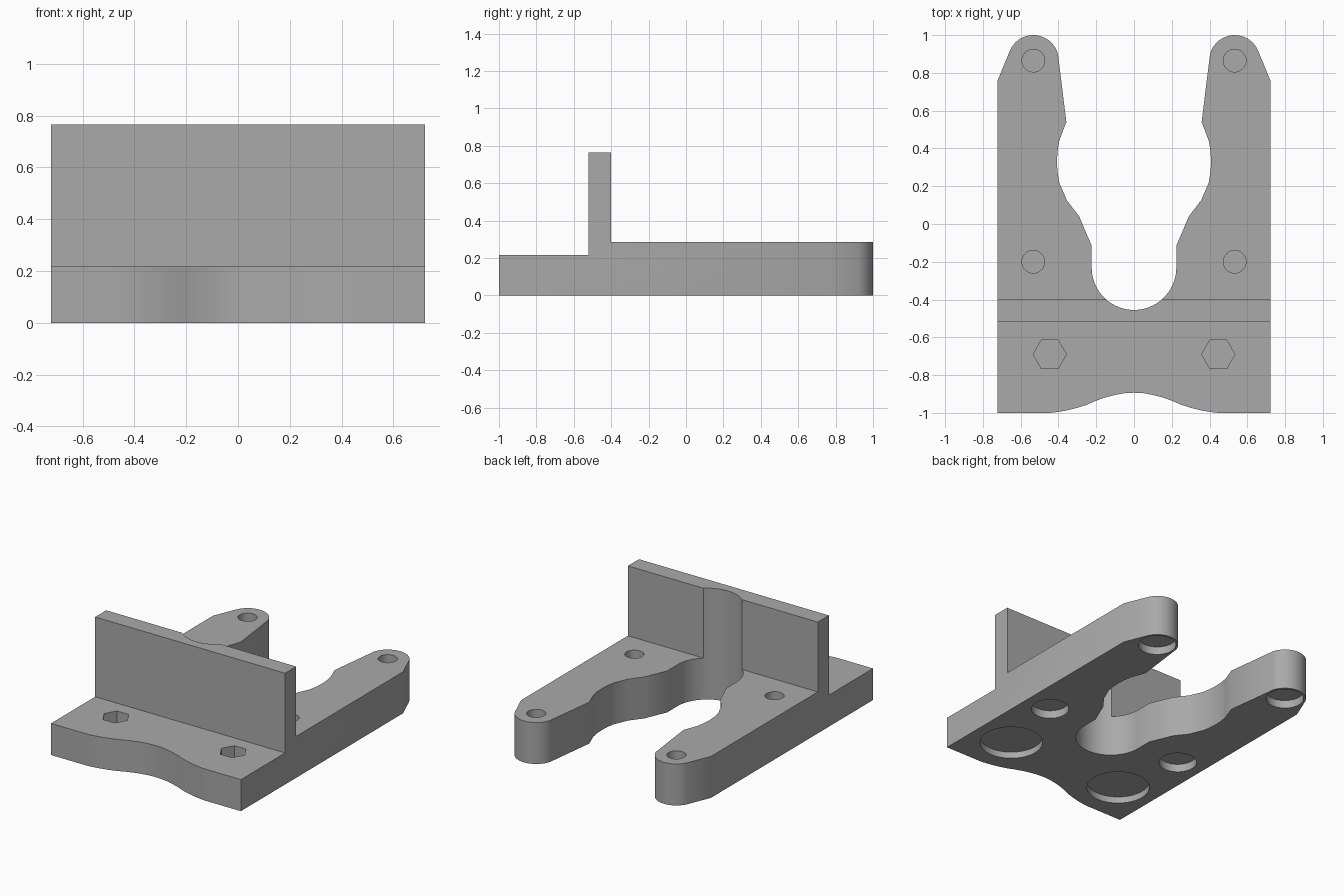
import bpy, bmesh
from math import sin, cos, radians
from mathutils import Vector

cube = bpy.data.objects.get("Cube")
if cube:
    bpy.data.objects.remove(cube, do_unlink=True)

grey = bpy.data.materials.new("plain grey")
grey.use_nodes = True
colour = (0.4, 0.4, 0.4, 1)
grey.diffuse_color = colour
grey.node_tree.nodes["Principled BSDF"].inputs["Base Color"].default_value = colour


def prism(name, points, direction):
    """Extrude a closed 3D outline along a direction."""
    bm = bmesh.new()
    face = bm.faces.new([bm.verts.new(p) for p in points])
    new = bmesh.ops.extrude_face_region(bm, geom=[face])["geom"]
    bmesh.ops.translate(bm, vec=Vector(direction),
                        verts=[v for v in new if isinstance(v, bmesh.types.BMVert)])
    bmesh.ops.recalc_face_normals(bm, faces=bm.faces)
    mesh = bpy.data.meshes.new(name)
    bm.to_mesh(mesh)
    bm.free()
    obj = bpy.data.objects.new(name, mesh)
    bpy.context.collection.objects.link(obj)
    mesh.materials.append(grey)
    return obj


def arc(cx, cy, r, start, end, steps):
    angles = [radians(start + (end - start) * i / steps) for i in range(steps + 1)]
    return [(cx + r * cos(a), cy + r * sin(a)) for a in angles]


def carve(target, tool, operation):
    mod = target.modifiers.new("carve", 'BOOLEAN')
    mod.object, mod.operation, mod.solver = tool, operation, 'EXACT'
    bpy.context.view_layer.objects.active = target
    bpy.ops.object.modifier_apply(modifier=mod.name)
    bpy.data.objects.remove(tool, do_unlink=True)


# Stepped side shape: low front shelf, upright wall, thicker rear plate
side = [(-1.1, 0), (1.1, 0), (1.1, 0.285), (-0.4, 0.285), (-0.4, 0.765),
        (-0.52, 0.765), (-0.52, 0.217), (-1.1, 0.217)]
bracket = prism("forked_mount_bracket", [(-0.8, y, z) for y, z in side], (1.6, 0, 0))

# Half of the plan outline: front wave, straight side, rounded prong, slot
half = [(0, -0.893), (0.05, -0.896), (0.1, -0.905), (0.15, -0.918), (0.2, -0.935),
        (0.25, -0.957), (0.3, -0.973), (0.36, -0.988), (0.43, -0.999), (0.47, -1),
        (0.722, -1), (0.722, 0.76)]
half += arc(0.533, 0.865, 0.135, 25, 165, 20)
half += [(0.358, 0.54), (0.396, 0.44), (0.405, 0.385), (0.408, 0.33), (0.405, 0.275),
         (0.396, 0.22), (0.355, 0.125), (0.29, 0.04), (0.224, -0.115)]
half += arc(0, -0.231, 0.224, 0, -90, 18)
half[-1] = (0, half[-1][1])
outline = half + [(-x, y) for x, y in reversed(half[1:-1])]
carve(bracket, prism("plan_cutter", [(x, y, -0.1) for x, y in outline], (0, 0, 1)),
      'INTERSECT')


def pocket(x, y, r, sides, bottom, top):
    ring = arc(x, y, r, 0, 360, sides)[:-1]
    cutter = prism("pocket_cutter", [(a, b, bottom) for a, b in ring], (0, 0, top - bottom))
    carve(bracket, cutter, 'DIFFERENCE')


# Screw holes and nut pockets, each above a shallow round recess underneath
for s in (-1, 1):
    for y in (0.865, -0.2):
        pocket(s * 0.533, y, 0.06, 32, 0.07, 0.4)
        pocket(s * 0.533, y, 0.12, 40, -0.1, 0.055)
    pocket(s * 0.446, -0.69, 0.088, 6, 0.06, 0.4)
    pocket(s * 0.446, -0.69, 0.2, 48, -0.1, 0.045)

# Smooth curved walls, keep edges crisp
bpy.ops.object.select_all(action='DESELECT')
bracket.select_set(True)
bpy.context.view_layer.objects.active = bracket
bpy.ops.object.shade_smooth_by_angle(angle=radians(30))
